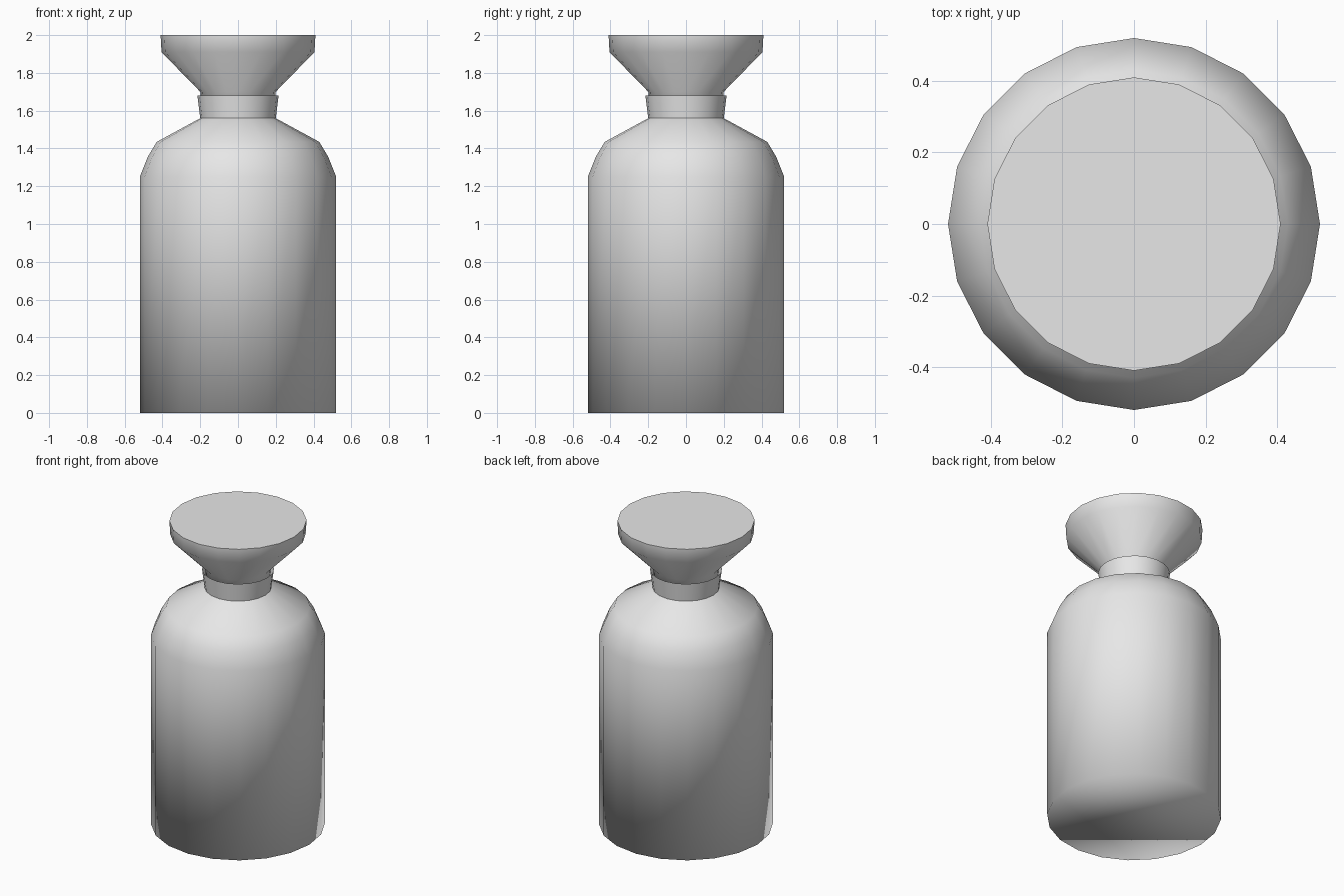
import bpy, bmesh, math

SIDES = 20

cube = bpy.data.objects.get("Cube")
if cube:
    bpy.data.objects.remove(cube, do_unlink=True)

# One plain grey for the whole bottle
grey = bpy.data.materials.new("plain_grey")
grey.use_nodes = True
colour = (0.8, 0.8, 0.8, 1.0)
grey.diffuse_color = colour
grey.node_tree.nodes["Principled BSDF"].inputs["Base Color"].default_value = colour


def turned_part(name, profile, cap_bottom=False, cap_top=False, sharp_top=False):
    """Turn a (radius, height) profile, listed bottom to top, around z."""
    bm = bmesh.new()
    rings = []
    for r, z in profile:
        angles = [math.tau * i / SIDES for i in range(SIDES)]
        rings.append([bm.verts.new((r * math.cos(a), r * math.sin(a), z)) for a in angles])
    for low, high in zip(rings, rings[1:]):
        for i in range(SIDES):
            j = (i + 1) % SIDES
            bm.faces.new((low[i], low[j], high[j], high[i]))
    if cap_bottom:
        bm.faces.new(rings[0][::-1])
    if cap_top:
        bm.faces.new(rings[-1])
    for face in bm.faces:
        face.smooth = True
    if sharp_top:
        for edge in bm.edges:
            if all(v in rings[-1] for v in edge.verts):
                edge.smooth = False
    mesh = bpy.data.meshes.new(name)
    bm.to_mesh(mesh)
    bm.free()
    mesh.materials.append(grey)
    obj = bpy.data.objects.new(name, mesh)
    bpy.context.collection.objects.link(obj)
    return obj


# Body with rounded shoulder, smooth all the way round the base
turned_part("bottle_body",
            [(0.52, 0), (0.52, 1.25), (0.478, 1.355), (0.43, 1.435), (0.2, 1.56)],
            cap_bottom=True)

# Slightly flared open neck
turned_part("bottle_neck", [(0.2, 1.56), (0.215, 1.68)])

# Flared stopper with its plug inside the neck
turned_part("stopper",
            [(0.19, 1.57), (0.2, 1.7), (0.405, 1.91), (0.41, 2.0)],
            cap_bottom=True, cap_top=True, sharp_top=True)
